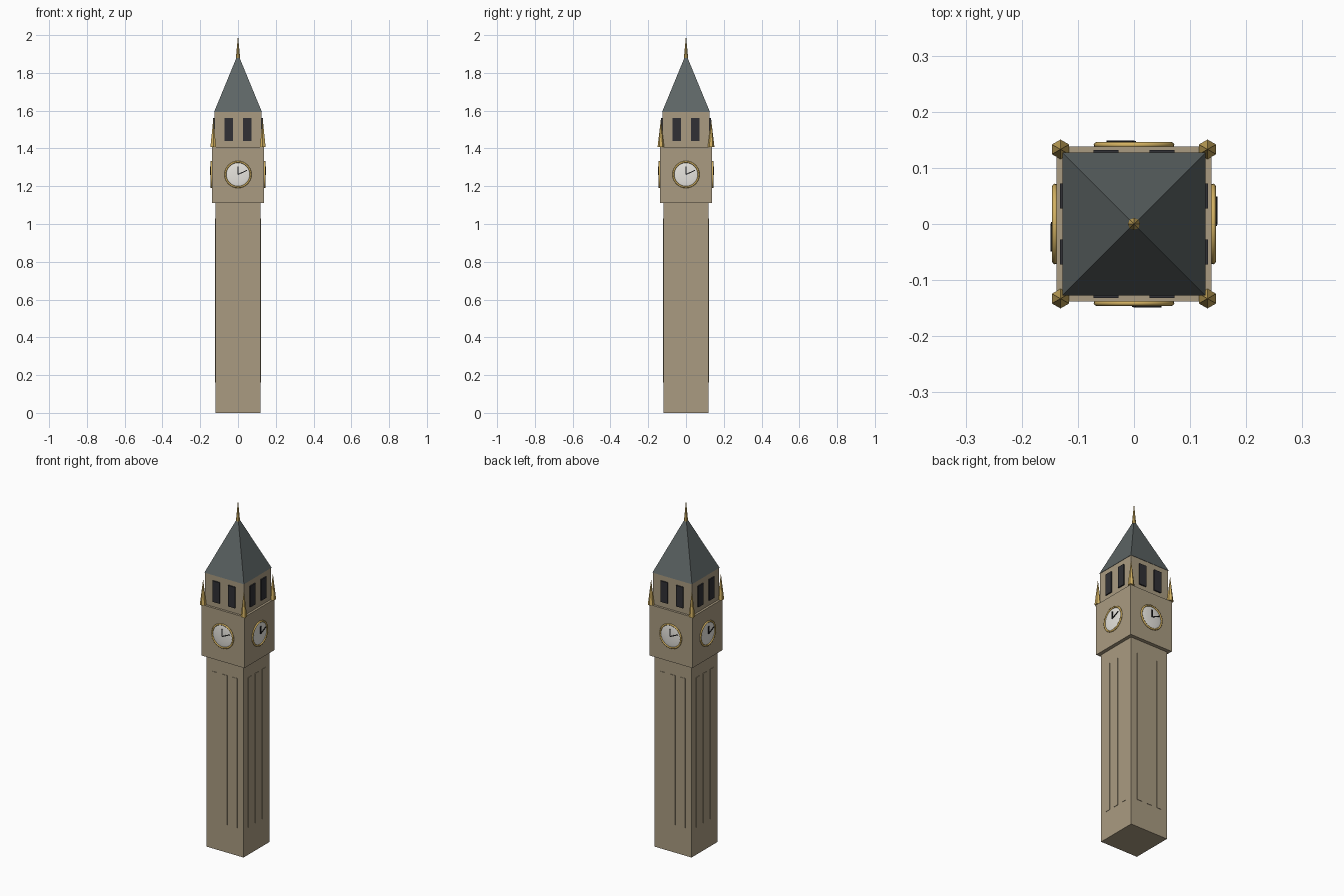
import bpy, math
from mathutils import Matrix, Vector

if "Cube" in bpy.data.objects:
    bpy.data.objects.remove(bpy.data.objects["Cube"])


def material(name, rgb, rough=0.7):
    m = bpy.data.materials.new(name)
    m.use_nodes = True
    m.diffuse_color = (*rgb, 1)
    bsdf = m.node_tree.nodes["Principled BSDF"]
    bsdf.inputs["Base Color"].default_value = (*rgb, 1)
    bsdf.inputs["Roughness"].default_value = rough
    return m


stone = material("sandstone", (0.40, 0.33, 0.22))
slate = material("roof slate", (0.11, 0.13, 0.13))
gold = material("gold", (0.65, 0.44, 0.12))
ivory = material("dial ivory", (0.85, 0.83, 0.78))
dark = material("window dark", (0.03, 0.03, 0.035))
black = material("hand black", (0.01, 0.01, 0.01))


def finish(name, mat, turn=None):
    ob = bpy.context.object
    ob.name = name
    ob.data.materials.append(mat)
    if turn is not None:
        bpy.context.view_layer.update()
        ob.matrix_world = turn @ ob.matrix_world
    return ob


def box(name, mat, center, size, turn=None, tilt=0):
    bpy.ops.mesh.primitive_cube_add(size=1, location=center, rotation=(0, tilt, 0))
    bpy.context.object.scale = size
    return finish(name, mat, turn)


def cone(name, mat, sides, radius, x, y, z0, z1, spin=0):
    bpy.ops.mesh.primitive_cone_add(vertices=sides, radius1=radius, radius2=0, depth=z1 - z0,
                                    location=(x, y, (z0 + z1) / 2), rotation=(0, 0, spin))
    return finish(name, mat)


def hand(name, length, width, angle, depth, turn):
    # Clock hand reaching out from the dial centre, angle clockwise from twelve
    mid = Vector((math.sin(angle), 0, math.cos(angle))) * length / 2
    box(name, black, (mid.x, -depth, DIAL_Z + mid.z), (width, 0.003, length), turn, angle)


SHAFT, CLOCK, BELFRY = 0.12, 0.138, 0.125
DIAL_Z = 1.262

# Main masses
box("shaft", stone, (0, 0, 0.555), (2 * SHAFT, 2 * SHAFT, 1.11))
box("clock_stage", stone, (0, 0, 1.26), (2 * CLOCK, 2 * CLOCK, 0.296))
box("belfry", stone, (0, 0, 1.5), (2 * BELFRY, 2 * BELFRY, 0.184))
cone("roof", slate, 4, 0.127 * math.sqrt(2), 0, 0, 1.592, 1.9, math.pi / 4)
cone("roof_finial", gold, 8, 0.011, 0, 0, 1.88, 2.0)

# Corner pinnacles
for sx in (-1, 1):
    for sy in (-1, 1):
        cone("corner_pinnacle", gold, 6, 0.0175, sx * 0.131, sy * 0.133, 1.408, 1.555)

# Details repeated on all four sides
for i in range(4):
    turn = Matrix.Rotation(i * math.pi / 2, 4, "Z")
    for k in (-1, 0, 1):
        box("shaft_rib", stone, (k * 0.065, -SHAFT, 0.595), (0.03, 0.005, 0.87), turn)
    for k in (-1, 1):
        box("belfry_window", dark, (k * 0.05, -BELFRY, 1.5), (0.045, 0.014, 0.122), turn)

    # Clock face: gilt rim, shallow domed dial and two hands
    bpy.ops.mesh.primitive_torus_add(major_radius=0.067, minor_radius=0.005, major_segments=32,
                                     minor_segments=8, location=(0, -CLOCK - 0.003, DIAL_Z),
                                     rotation=(math.pi / 2, 0, 0))
    bpy.ops.object.shade_smooth()
    finish("dial_rim", gold, turn)
    bpy.ops.mesh.primitive_uv_sphere_add(segments=32, ring_count=16, radius=0.068,
                                         location=(0, -CLOCK, DIAL_Z), rotation=(math.pi / 2, 0, 0))
    bpy.context.object.scale = (1, 1, 0.11)
    bpy.ops.object.shade_smooth()
    finish("dial", ivory, turn)
    hand("hour_hand", 0.042, 0.007, 0, CLOCK + 0.0085, turn)
    hand("minute_hand", 0.053, 0.005, math.radians(65), CLOCK + 0.009, turn)
